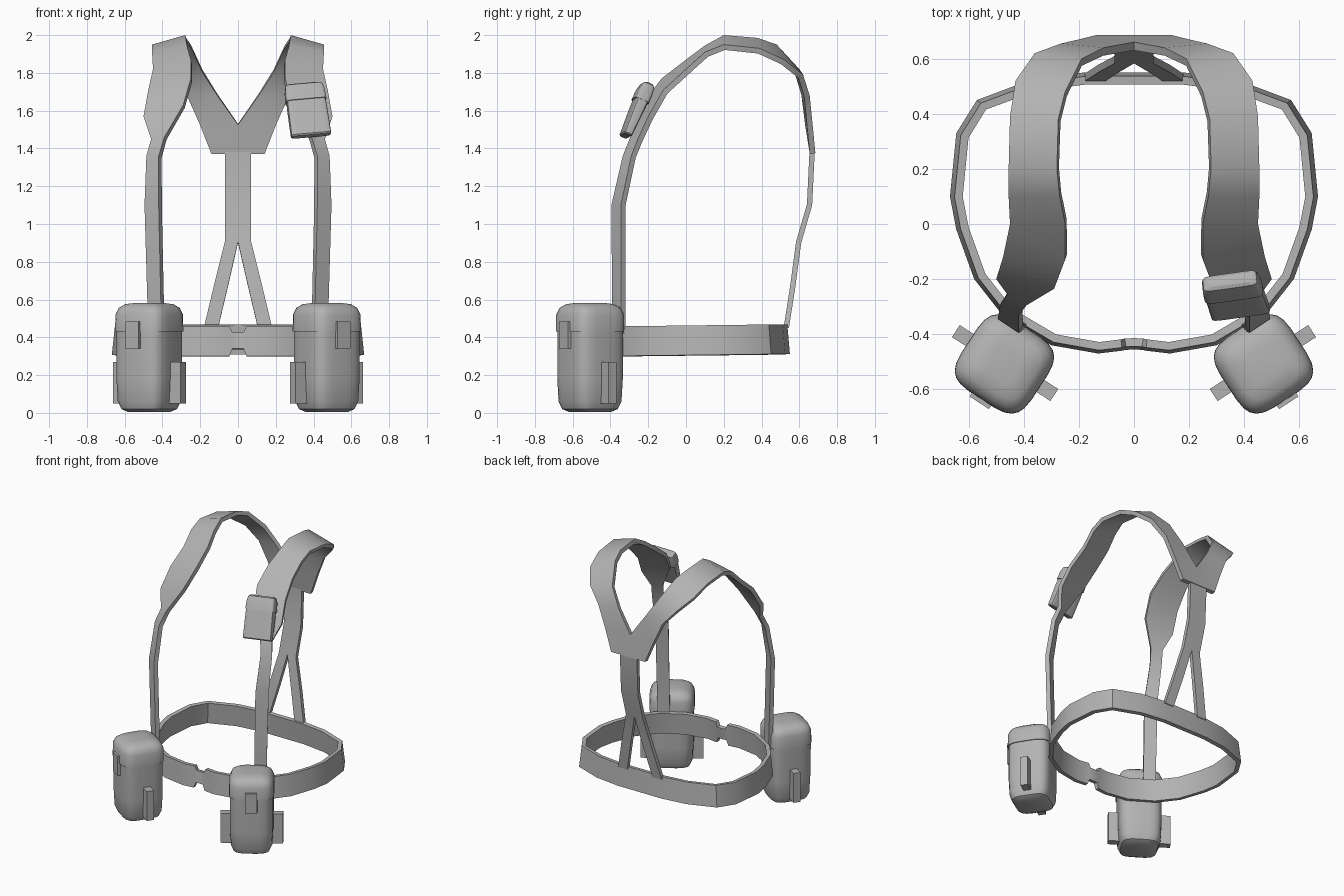
import bpy, bmesh, math
from mathutils import Matrix

if "Cube" in bpy.data.objects:
    bpy.data.objects.remove(bpy.data.objects["Cube"])

grey = bpy.data.materials.new("webbing_grey")
grey.diffuse_color = (0.45, 0.45, 0.45, 1)
grey.use_nodes = True
grey.node_tree.nodes["Principled BSDF"].inputs["Base Color"].default_value = grey.diffuse_color


def finish(name, bm, matrix=Matrix(), thickness=0, mirror=False):
    """Turn a bmesh into a finished, smooth-by-angle object."""
    me = bpy.data.meshes.new(name)
    bm.to_mesh(me)
    bm.free()
    ob = bpy.data.objects.new(name, me)
    bpy.context.collection.objects.link(ob)
    me.materials.append(grey)
    ob.matrix_world = matrix
    if mirror:
        ob.modifiers.new("mirror", 'MIRROR').use_clip = True
    if thickness:
        sol = ob.modifiers.new("thickness", 'SOLIDIFY')
        sol.thickness = thickness
        sol.offset = -1
    bpy.ops.object.select_all(action='DESELECT')
    ob.select_set(True)
    bpy.context.view_layer.objects.active = ob
    bpy.ops.object.convert(target='MESH')
    bpy.ops.object.shade_smooth_by_angle(angle=math.radians(32))
    return ob


def ribbon(name, stations, thickness):
    """Mirrored strap from pairs of edge points."""
    bm = bmesh.new()
    rows = [(bm.verts.new(a), bm.verts.new(b)) for a, b in stations]
    for (a0, b0), (a1, b1) in zip(rows, rows[1:]):
        bm.faces.new((a0, b0, b1, a1))
    return finish(name, bm, thickness=thickness, mirror=True)


def loft(name, rings, matrix, power=4, n=24):
    """Rounded-square rings (z, half width, half depth) stacked upward."""
    bm = bmesh.new()
    loops = []
    for z, w, d in rings:
        loop = []
        for i in range(n):
            t = 2 * math.pi * (i + 0.5) / n
            c, s = math.cos(t), math.sin(t)
            loop.append(bm.verts.new((
                w * math.copysign(abs(c) ** (2 / power), c),
                d * math.copysign(abs(s) ** (2 / power), s), z)))
        loops.append(loop)
    for lo, hi in zip(loops, loops[1:]):
        for i in range(n):
            j = (i + 1) % n
            bm.faces.new((lo[i], lo[j], hi[j], hi[i]))
    bm.faces.new(loops[0][::-1])
    bm.faces.new(loops[-1])
    return finish(name, bm, matrix)


def box(name, lo, hi, matrix):
    bm = bmesh.new()
    bmesh.ops.create_cube(bm, size=1)
    for v in bm.verts:
        v.co = [lo[k] if v.co[k] < 0 else hi[k] for k in range(3)]
    return finish(name, bm, matrix)


# Shoulder straps: (inner edge, outer edge) from belt, over shoulder, to back
ribbon("shoulder_straps", [
    ((0.405, -0.39, 0.42), (0.475, -0.345, 0.42)),
    ((0.42, -0.395, 1.10), (0.495, -0.345, 1.10)),
    ((0.42, -0.335, 1.36), (0.485, -0.29, 1.36)),
    ((0.39, -0.295, 1.46), (0.46, -0.255, 1.45)),
    ((0.29, -0.235, 1.63), (0.50, -0.20, 1.57)),
    ((0.25, -0.13, 1.77), (0.475, -0.12, 1.71)),
    ((0.25, 0.00, 1.87), (0.45, 0.00, 1.82)),
    ((0.27, 0.10, 1.945), (0.455, 0.10, 1.91)),
    ((0.28, 0.20, 2.00), (0.455, 0.20, 1.95)),
    ((0.275, 0.38, 1.985), (0.45, 0.39, 1.93)),
    ((0.25, 0.48, 1.95), (0.43, 0.52, 1.87)),
    ((0.19, 0.60, 1.82), (0.36, 0.62, 1.79)),
    ((0.11, 0.64, 1.69), (0.265, 0.655, 1.68)),
    ((0, 0.66, 1.53), (0.20, 0.67, 1.53)),
    ((0, 0.685, 1.375), (0.14, 0.685, 1.375)),
], 0.03)

# Back strap that splits into two legs
ribbon("back_strap", [
    ((0, 0.682, 1.39), (0.07, 0.682, 1.39)),
    ((0, 0.668, 1.10), (0.07, 0.668, 1.10)),
    ((0, 0.61, 0.90), (0.07, 0.61, 0.90)),
    ((0.055, 0.578, 0.66), (0.13, 0.578, 0.66)),
    ((0.105, 0.545, 0.45), (0.18, 0.545, 0.45)),
], 0.028)

# Belt: narrow buckle at the front, flaring slightly at the bottom
belt_path = [(0, -0.455), (0.03, -0.457), (0.045, -0.46), (0.13, -0.47),
             (0.30, -0.44), (0.47, -0.34), (0.58, -0.20), (0.645, -0.02),
             (0.668, 0.10), (0.645, 0.33), (0.57, 0.45), (0.37, 0.525),
             (0.18, 0.55), (0, 0.55)]
belt = []
for i, (x, y) in enumerate(belt_path):
    rise = 0.012 * (y + 0.47)
    bottom, top = (0.34, 0.425) if i < 2 else (0.30 + rise, 0.457 + rise)
    belt.append(((x * 0.975, y * 0.975, top), (x, y, bottom)))
ribbon("belt", belt, 0.03)

# Belt pouches with lid, closing tab and side loops
for side, s in (("left", -1), ("right", 1)):
    place = Matrix.Translation((s * 0.47, -0.508, 0)) @ Matrix.Rotation(
        s * math.radians(33), 4, 'Z')
    loft(side + "_pouch_body", [
        (0.005, 0.095, 0.095), (0.02, 0.125, 0.125), (0.06, 0.142, 0.142),
        (0.18, 0.148, 0.148), (0.45, 0.148, 0.148)], place)
    loft(side + "_pouch_lid", [
        (0.43, 0.146, 0.146), (0.43, 0.154, 0.154), (0.52, 0.153, 0.153),
        (0.555, 0.138, 0.138), (0.575, 0.11, 0.11), (0.583, 0.06, 0.06)], place)
    box(side + "_closing_tab", (-0.042, -0.168, 0.34), (0.042, -0.14, 0.485), place)
    for k in (-1, 1):
        xs = sorted((k * 0.13, k * 0.213))
        box(side + "_pouch_loop", (xs[0], -0.022, 0.05), (xs[1], 0.03, 0.27), place)

# Small chest pouch on one strap, leaning back with the strap
place = (Matrix.Translation((0.367, -0.262, 1.603))
         @ Matrix.Rotation(math.radians(8), 4, 'Z')
         @ Matrix.Rotation(math.radians(-5), 4, 'Y')
         @ Matrix.Rotation(math.radians(-24), 4, 'X'))
loft("chest_pouch_body", [
    (-0.15, 0.10, 0.018), (-0.143, 0.107, 0.024), (0.0, 0.105, 0.032),
    (0.08, 0.102, 0.034)], place, power=7)
loft("chest_pouch_flap", [
    (0.05, 0.102, 0.034), (0.05, 0.108, 0.04), (0.11, 0.105, 0.038),
    (0.142, 0.098, 0.03), (0.15, 0.085, 0.018)], place, power=7)
